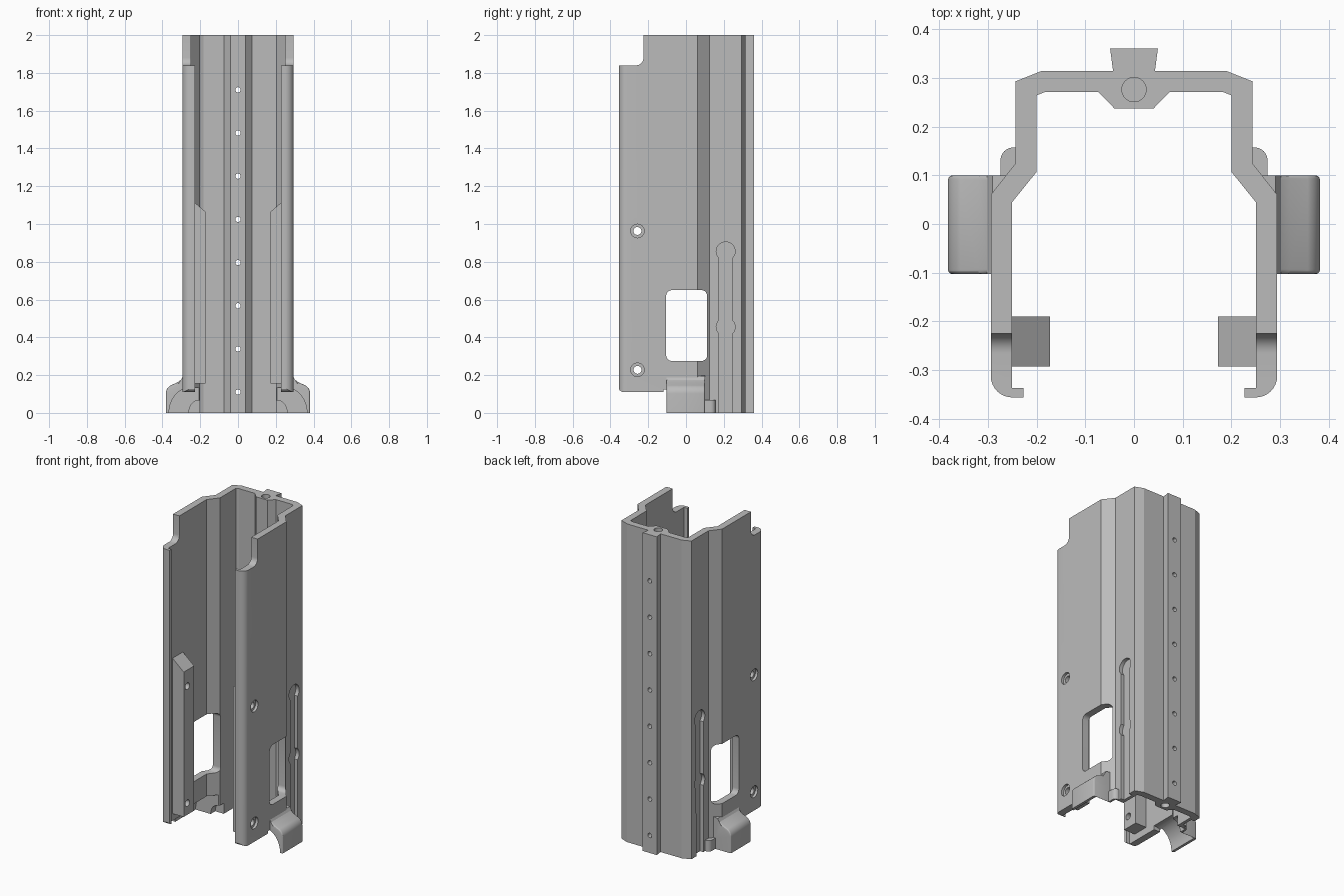
import bpy, bmesh, math

if "Cube" in bpy.data.objects:
    bpy.data.objects.remove(bpy.data.objects["Cube"])

grey = bpy.data.materials.new("plain grey")
grey.use_nodes = True
grey.diffuse_color = (0.5, 0.5, 0.5, 1)
grey.node_tree.nodes["Principled BSDF"].inputs["Base Color"].default_value = (0.5, 0.5, 0.5, 1)


def arc(cx, cy, rx, ry, a0, a1, n=8):
    """Points along an elliptical arc, angles in degrees."""
    angles = [math.radians(a0 + (a1 - a0) * i / n) for i in range(n + 1)]
    return [(cx + rx * math.cos(a), cy + ry * math.sin(a)) for a in angles]


def circle(cx, cy, r):
    return arc(cx, cy, r, r, 0, 360, 32)[:-1]


def rounded_rect(x0, y0, x1, y1, r):
    corners = ((x1 - r, y1 - r, 0), (x0 + r, y1 - r, 90), (x0 + r, y0 + r, 180), (x1 - r, y0 + r, 270))
    return [p for cx, cy, a in corners for p in arc(cx, cy, r, r, a, a + 90, 6)]


def prism(name, pts, axis, lo, hi, bevel_beyond=None):
    """Extrude a 2D outline along an axis; optionally round end edges beyond an x limit."""
    place = {"x": lambda p, t: (t, p[0], p[1]),
             "y": lambda p, t: (p[0], t, p[1]),
             "z": lambda p, t: (p[0], p[1], t)}[axis]
    bm = bmesh.new()
    a = [bm.verts.new(place(p, lo)) for p in pts]
    b = [bm.verts.new(place(p, hi)) for p in pts]
    bm.faces.new(a)
    bm.faces.new(b)
    for i in range(len(pts)):
        j = (i + 1) % len(pts)
        bm.faces.new((a[i], a[j], b[j], b[i]))
    bmesh.ops.recalc_face_normals(bm, faces=bm.faces)
    if bevel_beyond:
        rim = [e for e in bm.edges
               if abs(e.verts[0].co.y - e.verts[1].co.y) < 1e-5
               and min(abs(v.co.x) for v in e.verts) > bevel_beyond
               and max(v.co.z for v in e.verts) > 0.01]
        bmesh.ops.bevel(bm, geom=rim, offset=0.01, segments=3, profile=0.5, affect="EDGES")
    me = bpy.data.meshes.new(name)
    bm.to_mesh(me)
    bm.free()
    me.materials.append(grey)
    ob = bpy.data.objects.new(name, me)
    bpy.context.scene.collection.objects.link(ob)
    return ob


def boolean(target, other, op):
    """Apply a boolean and discard the tool object."""
    mod = target.modifiers.new(op, "BOOLEAN")
    mod.operation, mod.solver, mod.object = op, "EXACT", other
    bpy.context.view_layer.update()
    me = bpy.data.meshes.new_from_object(target.evaluated_get(bpy.context.evaluated_depsgraph_get()))
    target.modifiers.clear()
    target.data = me
    bpy.data.objects.remove(other)


def cut(name, pts, axis, lo, hi):
    boolean(shell, prism(name, pts, axis, lo, hi), "DIFFERENCE")


def add(name, pts, axis, lo, hi, bevel_beyond=None):
    boolean(shell, prism(name, pts, axis, lo, hi, bevel_beyond), "UNION")


def flip(pts, s):
    return [(s * x, y) for x, y in pts]


# Main shell: mirrored channel section with rear rail and hooked front lips
half = [(0.049, 0.36), (0.043, 0.314), (0.19, 0.314), (0.243, 0.293), (0.243, 0.125), (0.294, 0.06)]
half += arc(0.25, -0.312, 0.044, 0.044, 0, -90)
half += [(0.227, -0.356), (0.227, -0.337), (0.25, -0.337), (0.25, 0.045), (0.2, 0.107),
         (0.2, 0.264), (0.183, 0.271), (0.073, 0.271), (0.04, 0.237)]
shell = prism("receiver_shell", half + flip(half, -1)[::-1], "z", 0, 2)

# Top front notch with a filleted inner corner
cut("top_notch", [(-0.5, 2.1), (-0.5, 1.84), (-0.36, 1.84)]
    + arc(-0.265, 1.88, 0.04, 0.04, -90, 0) + [(-0.225, 2.1)], "x", -0.5, 0.5)

# Bottom front notch, leaving a rounded lower corner on the lips
cut("bottom_notch", [(-0.105, -0.1), (-0.105, 0.11)]
    + arc(-0.328, 0.142, 0.032, 0.032, 270, 180) + [(-0.5, 0.142), (-0.5, -0.1)], "x", -0.5, 0.5)

# Parts repeated on both sides
for s in (1, -1):
    # Inner rail block with a sloped top
    add("rail_block", flip([(0.172, 0.155), (0.26, 0.155), (0.26, 1.14), (0.172, 1.065)], s),
        "y", -0.293, -0.19)

    # Flared lower mouth
    outer = [(0.255, 0), (0.255, 0.2), (0.29, 0.195), (0.302, 0.175), (0.32, 0.162)]
    outer += arc(0.332, 0.102, 0.05, 0.05, 60, 0) + [(0.382, 0)]
    add("mouth_flare", flip(outer, s), "y", -0.103, 0.1, 0.3)

    # Small rounded lug behind the flare
    add("rear_lug", flip([(0.22, 0.09), (0.274, 0.09)]
        + arc(0.248, 0.131, 0.026, 0.026, 0, 90) + [(0.22, 0.157)], s), "z", 0, 0.068)

    # Curved hollows inside flare and lug
    cut("flare_hollow", flip([(0.15, -0.05), (0.365, -0.05)]
        + arc(0.25, 0, 0.115, 0.135, 0, 90, 12) + [(0.15, 0.135)], s), "y", -0.12, 0.0995)
    cut("lug_hollow", flip([(0.15, -0.05), (0.26, -0.05)]
        + arc(0.21, 0, 0.05, 0.066, 0, 90) + [(0.15, 0.066)], s), "y", 0.09, 0.145)

    # Shallow keyhole groove on the outer rear wall
    groove = [(0.175, -0.05)]
    groove += arc(0.21, 0.455, 0.05, 0.05, 225, 135) + arc(0.21, 0.855, 0.05, 0.05, 225, -45, 24)
    groove += arc(0.21, 0.455, 0.05, 0.05, 45, -45) + [(0.245, -0.05)]
    lo, hi = sorted((s * 0.22, s * 0.29))
    cut("keyhole_groove", groove, "x", lo, hi)

    # Counterbores for the cross pins
    lo, hi = sorted((s * 0.278, s * 0.36))
    for z in (0.228, 0.963):
        cut("counterbore", circle(-0.257, z, 0.036), "x", lo, hi)

# Side windows and cross pin holes
cut("side_window", rounded_rect(-0.105, 0.275, 0.112, 0.65, 0.03), "x", -0.5, 0.5)
for z in (0.228, 0.963):
    cut("pin_hole", circle(-0.257, z, 0.021), "x", -0.5, 0.5)

# Blind bores in the ends of the spine
cut("top_bore", circle(0, 0.276, 0.025), "z", 1.88, 2.1)
cut("bottom_bore", circle(0, 0.276, 0.025), "z", -0.1, 0.06)

# Row of holes through the rear rail
for i in range(8):
    cut("rail_hole", circle(0, 0.11 + i * 0.2286, 0.014), "y", 0.1, 0.5)

# Smooth curved faces, keep edges crisp
bpy.ops.object.select_all(action="DESELECT")
shell.select_set(True)
bpy.context.view_layer.objects.active = shell
bpy.ops.object.shade_smooth_by_angle(angle=math.radians(20))
